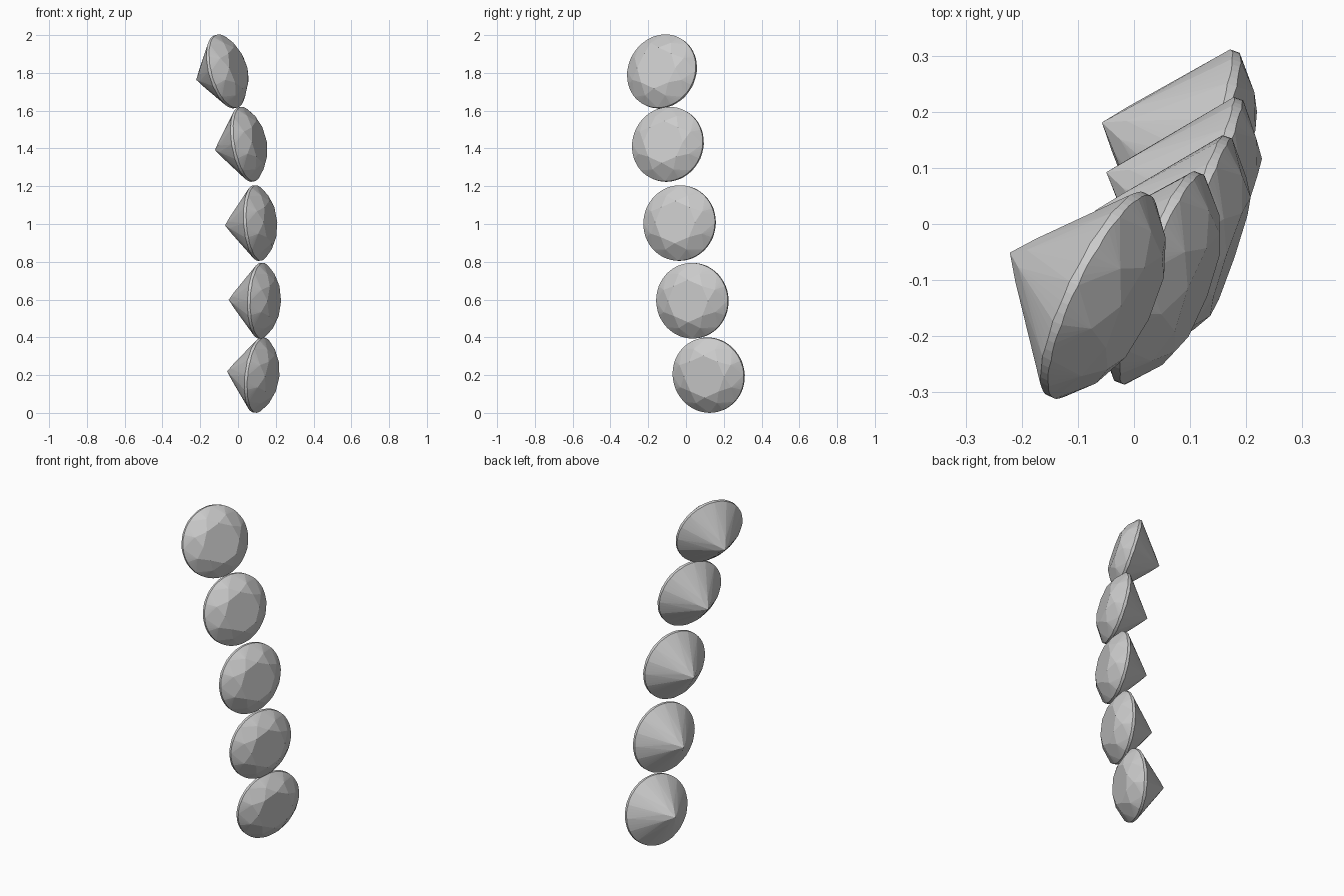
import bpy, bmesh
from math import cos, sin, pi
from mathutils import Vector

if "Cube" in bpy.data.objects:
    bpy.data.objects.remove(bpy.data.objects["Cube"])

R, TABLE, STAR, PAV = 0.2, 0.112, 0.155, 0.045   # ring radii
H, G, D = 0.074, 0.009, 0.181                    # table height, half girdle, culet depth


def polar(r, a, z):
    return Vector((r * cos(a), r * sin(a), z))


def brilliant_mesh():
    """Round brilliant cut: table up +z, girdle at z = 0."""
    c = cos(pi / 8)
    star_z = G + (H - G) * (R - STAR * c) / (R - TABLE)
    pav_z = -D + (D - G) * PAV * c / R
    pts = [Vector((0, 0, -D))]
    for k in range(8):
        a = k * pi / 4
        pts.append(polar(TABLE, a, H))
        pts.append(polar(STAR, a + pi / 8, star_z))
        pts.append(polar(PAV, a + pi / 8, pav_z))
    # scalloped girdle
    for k in range(64):
        a = k * pi / 32
        dip = (0, 0.0015, 0.002, 0.0015)[k % 4]
        pts.append(polar(R, a, G - dip))
        pts.append(polar(R, a, -G + dip))
    bm = bmesh.new()
    for p in pts:
        bm.verts.new(p)
    bmesh.ops.convex_hull(bm, input=bm.verts[:])
    loose = [v for v in bm.verts if not v.link_faces]
    bmesh.ops.delete(bm, geom=loose, context='VERTS')
    bmesh.ops.dissolve_limit(bm, angle_limit=0.015, verts=bm.verts[:], edges=bm.edges[:])
    bmesh.ops.recalc_face_normals(bm, faces=bm.faces[:])
    me = bpy.data.meshes.new("brilliant_gem")
    bm.to_mesh(me)
    bm.free()
    return me


# girdle centre and facing direction of each gem, bottom to top
gems = [
    ((0.112, 0.120, 0.200), (1, -0.36, -0.12)),
    ((0.122, 0.034, 0.594), (1, -0.34, -0.03)),
    ((0.102, -0.034, 1.005), (1, -0.34, 0.07)),
    ((0.045, -0.096, 1.422), (1, -0.38, 0.18)),
    ((-0.063, -0.127, 1.808), (1, -0.48, 0.28)),
]
mesh = brilliant_mesh()
for i, (pos, n) in enumerate(gems, 1):
    ob = bpy.data.objects.new(f"gem_{i}", mesh)
    bpy.context.collection.objects.link(ob)
    ob.location = pos
    ob.rotation_euler = Vector(n).to_track_quat('Z', 'Y').to_euler()
